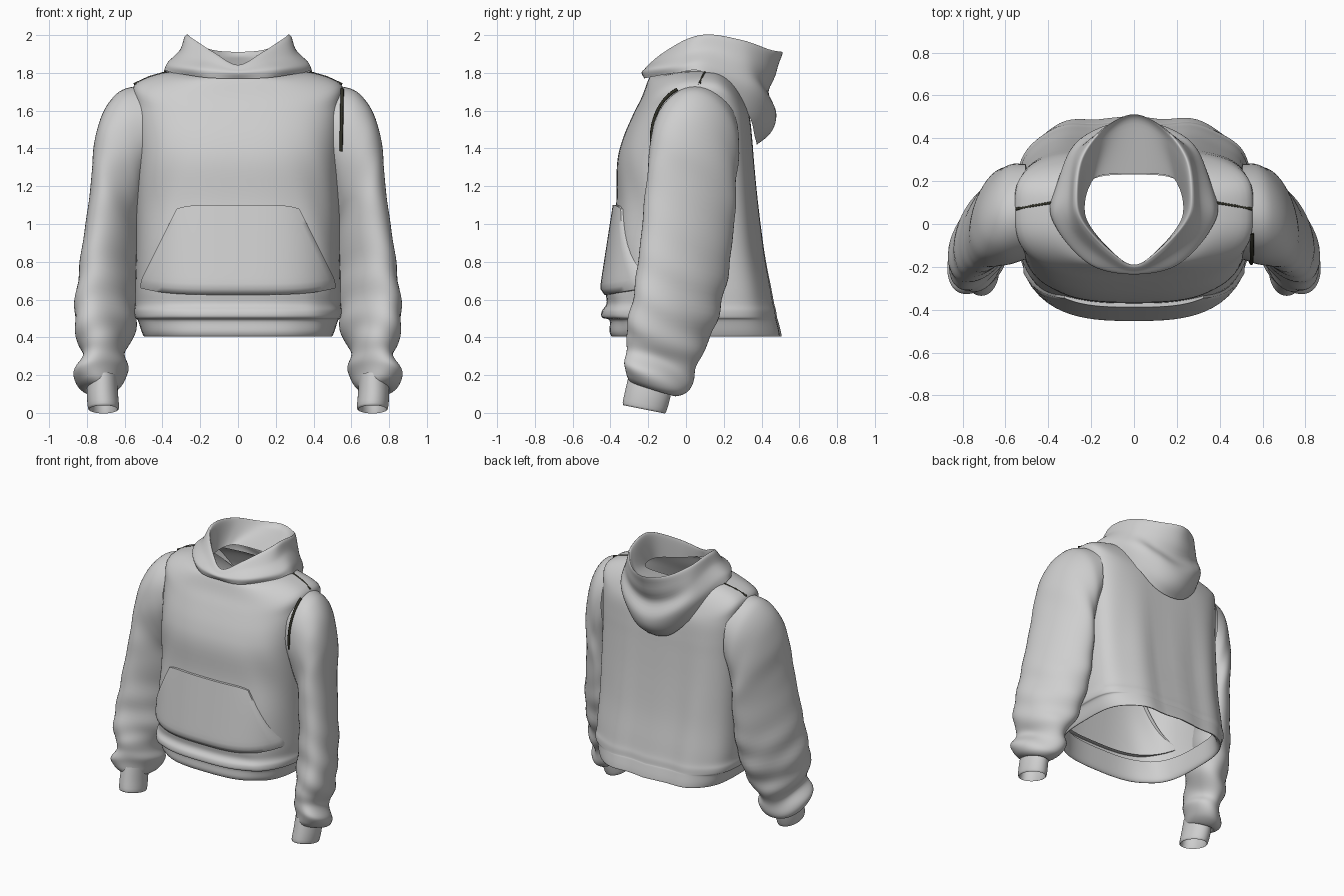
import bpy, bmesh
from math import sin, cos, pi, exp
from mathutils import Vector

if "Cube" in bpy.data.objects:
    bpy.data.objects.remove(bpy.data.objects["Cube"])


def material(name, colour):
    mat = bpy.data.materials.new(name)
    mat.use_nodes = True
    mat.diffuse_color = (*colour, 1)
    mat.node_tree.nodes["Principled BSDF"].inputs["Base Color"].default_value = (*colour, 1)
    return mat


FABRIC = material("grey fabric", (0.62, 0.62, 0.62))
SEAM = material("dark seam", (0.03, 0.03, 0.02))


def catmull(keys, steps, closed=False):
    """Smooth curve through the key points."""
    count = len(keys)

    def key(i):
        return keys[i % count] if closed else keys[max(0, min(i, count - 1))]

    out = []
    for i in range(count if closed else count - 1):
        a, b, c, d = (key(i + k) for k in (-1, 0, 1, 2))
        for k in range(steps):
            t = k / steps
            out.append(b + ((c - a) * t + (2 * a - 5 * b + 4 * c - d) * t * t
                            + (3 * b - a - 3 * c + d) * t ** 3) * 0.5)
    return out if closed else out + [keys[-1]]


def mesh_object(name, rows, closed, angle=60):
    """Skin a grid of points, wrapping each row when closed."""
    bm = bmesh.new()
    grid = [[bm.verts.new(p) for p in row] for row in rows]
    for low, high in zip(grid, grid[1:]):
        for j in range(len(low) if closed else len(low) - 1):
            k = (j + 1) % len(low)
            bm.faces.new((low[j], low[k], high[k], high[j]))
    bmesh.ops.recalc_face_normals(bm, faces=bm.faces)
    mesh = bpy.data.meshes.new(name)
    bm.to_mesh(mesh)
    bm.free()
    mesh.materials.append(FABRIC)
    obj = bpy.data.objects.new(name, mesh)
    bpy.context.collection.objects.link(obj)
    bpy.ops.object.select_all(action="DESELECT")
    obj.select_set(True)
    bpy.context.view_layer.objects.active = obj
    bpy.ops.object.shade_smooth_by_angle(angle=angle * pi / 180)


def loft(name, rings, steps, fold=None, side=1):
    columns = [catmull(col, steps) for col in zip(*rings)]
    rows = [[fold(p) if fold else p for p in row] for row in zip(*columns)]
    rows = [[Vector((p.x * side, p.y, p.z)) for p in row] for row in rows]
    mesh_object(name, rows, True)


def seam(name, points, radius):
    curve = bpy.data.curves.new(name, "CURVE")
    curve.dimensions = "3D"
    curve.bevel_depth = radius
    curve.bevel_resolution = 1
    spline = curve.splines.new("POLY")
    spline.points.add(len(points) - 1)
    for sp, p in zip(spline.points, points):
        sp.co = (*p, 1)
    curve.materials.append(SEAM)
    bpy.context.collection.objects.link(bpy.data.objects.new(name, curve))


# Torso: height, half width, front, back, lift of the ring at the sides
MID = 0.06
TORSO = [
    (0.56, 0.48, -0.36, 0.43, 0), (0.44, 0.48, -0.37, 0.46, 0),
    (0.405, 0.495, -0.39, 0.495, 0), (0.43, 0.51, -0.405, 0.495, 0),
    (0.49, 0.53, -0.405, 0.48, 0), (0.505, 0.545, -0.445, 0.475, 0),
    (0.54, 0.55, -0.445, 0.47, 0), (0.58, 0.545, -0.42, 0.46, 0),
    (0.66, 0.545, -0.425, 0.445, 0), (0.85, 0.54, -0.405, 0.41, 0),
    (1.1, 0.54, -0.37, 0.38, 0), (1.32, 0.54, -0.365, 0.36, 0),
    (1.45, 0.545, -0.335, 0.35, 0.02), (1.58, 0.55, -0.28, 0.335, 0.05),
    (1.67, 0.545, -0.235, 0.3, 0.07), (1.75, 0.4, -0.205, 0.26, 0.05),
    (1.78, 0.25, -0.19, 0.23, 0.03)]


def power(value, exponent):
    return (1 if value >= 0 else -1) * abs(value) ** exponent


def torso_ring(z, width, front, back, lift):
    ring = []
    for i in range(96):
        a = 2 * pi * i / 96
        depth, e = (front - MID, 0.7) if sin(a) < 0 else (back - MID, 0.55)
        ring.append(Vector((width * power(cos(a), e),
                            MID + depth * abs(sin(a)) ** e,
                            z + lift * cos(a) ** 4)))
    return ring


def drape(p):
    """Hanging folds down the back, soft creases at the armpits."""
    q = p.copy()
    hang = max(0, min(1, (1.6 - p.z) * 1.5))
    if p.y > MID:
        q.y += 0.008 * hang * cos(p.x * 21 + p.z) * min(1, (p.y - MID) * 5)
    else:
        crease = exp(-((abs(p.x) - 0.45) * 9) ** 2) * hang
        q.y += 0.008 * crease * sin(p.z * 14 + abs(p.x) * 25)
    return q


loft("torso", [torso_ring(*row) for row in TORSO], 5, drape)

# Front pocket: a raised panel with slanted openings
rows = []
for i in range(19):
    t = (max(1, min(i, 17)) - 1) / 16
    row = []
    for j in range(31):
        u = (max(1, min(j, 29)) - 15) / 14
        z = 0.625 + 0.475 * t + 0.035 * u ** 4 * (1 - t) - 0.02 * u ** 8 * t
        half = 0.515 - 0.2 * max(0, (z - 0.7) / 0.4)
        x = u * half
        front = -0.38 - 0.155 * (1.1 - z) + 0.03 * exp(-t * 30)
        y = MID + (front - MID) * (1 - abs(x / 0.56) ** 2.86) ** 0.35
        edge = i in (0, 18) or j in (0, 30)
        row.append(Vector((x, y - 0.008 + 0.01 * u ** 6 + (0.04 if edge else 0), z)))
    rows.append(row)
mesh_object("front_pocket", rows, False)

# Sleeves: inner x and z, outer x and z, front y, back y, tilt, forward shear
SLEEVE = [
    (0.5, 1.18, 0.51, 1.735, -0.165, 0.28, 0, 0), (0.505, 1.1, 0.63, 1.7, -0.185, 0.28, 0, 0.02),
    (0.51, 1.03, 0.72, 1.58, -0.19, 0.26, 0, 0.05), (0.515, 0.97, 0.765, 1.4, -0.19, 0.25, 0, 0.08),
    (0.515, 0.88, 0.78, 1.2, -0.2, 0.23, 0, 0.1), (0.52, 0.74, 0.815, 0.95, -0.215, 0.205, 0, 0.11),
    (0.525, 0.6, 0.85, 0.7, -0.245, 0.175, 0, 0.11), (0.54, 0.47, 0.865, 0.5, -0.275, 0.13, 0.1, 0.1),
    (0.565, 0.38, 0.85, 0.37, -0.305, 0.085, 0.2, 0.08), (0.6, 0.29, 0.83, 0.29, -0.3, 0.05, 0.25, 0.06),
    (0.585, 0.23, 0.855, 0.22, -0.32, 0.02, 0.25, 0.06), (0.605, 0.16, 0.845, 0.15, -0.315, 0.005, 0.3, 0.04),
    (0.64, 0.13, 0.81, 0.12, -0.29, -0.05, 0.3, 0), (0.645, 0.16, 0.79, 0.15, -0.28, -0.08, 0.3, 0)]
CUFF = [
    (0.64, 0.19, 0.795, 0.18, -0.3, -0.07, 0.25, 0), (0.635, 0.1, 0.8, 0.1, -0.32, -0.085, 0.22, 0),
    (0.63, 0.03, 0.795, 0.03, -0.335, -0.105, 0.2, 0), (0.64, 0.03, 0.785, 0.03, -0.325, -0.115, 0.2, 0),
    (0.645, 0.15, 0.78, 0.15, -0.3, -0.1, 0.2, 0)]


def arm_ring(xi, zi, xo, zo, front, back, tilt, shear):
    ring = []
    for i in range(48):
        c, s = cos(2 * pi * i / 48), sin(2 * pi * i / 48)
        ring.append(Vector((
            (xi + xo) / 2 + c * (xo - xi) / 2,
            (front + back) / 2 + s * (back - front) / 2 - shear * c,
            (zi + zo) / 2 + c * (zo - zi) / 2 - tilt * s * (back - front) / 2)))
    return ring


def crumple(p):
    """Diagonal creases that grow towards the cuff."""
    axis = Vector((0.7, -0.05 - 0.13 * max(0, 1 - p.z), p.z))
    amount = 0.001 + 0.014 * max(0, min(0.7, 0.9 - p.z))
    wave = sin(p.z * 30 + p.x * 13 + p.y * 17) + 0.6 * sin(p.z * 17 - p.x * 22 + p.y * 9)
    return p + (p - axis).normalized() * amount * wave


for label, side in (("left", 1), ("right", -1)):
    loft(label + "_sleeve", [arm_ring(*r) for r in SLEEVE], 6, crumple, side)
    loft(label + "_cuff", [arm_ring(*r) for r in CUFF], 3, None, side)
    seam(label + "_shoulder_seam",
         [(side * 0.55, 0.07, 1.74), (side * 0.47, 0.085, 1.777), (side * 0.38, 0.1, 1.803)], 0.007)

# Open armhole seam on the left shoulder
armhole = arm_ring(*SLEEVE[0])
seam("left_armhole_seam", [p + Vector((0.042, -0.018, 0)) for p in armhole[34:46]], 0.009)

# Hood: half rings from front centre to back centre, outside base to inside neck
HOOD = [
    [(0, -.22, 1.77), (.17, -.2, 1.775), (.34, -.05, 1.8), (.39, .1, 1.8),
     (.28, .31, 1.61), (.14, .36, 1.46), (0, .37, 1.42)],
    [(0, -.235, 1.8), (.2, -.19, 1.82), (.35, -.03, 1.84), (.365, .12, 1.85),
     (.3, .34, 1.72), (.16, .445, 1.58), (0, .48, 1.53)],
    [(0, -.22, 1.82), (.15, -.16, 1.86), (.29, -.02, 1.9), (.305, .14, 1.92),
     (.27, .33, 1.85), (.16, .42, 1.75), (0, .445, 1.7)],
    [(0, -.2, 1.84), (.13, -.13, 1.9), (.255, .01, 1.975), (.28, .13, 1.995),
     (.25, .31, 1.965), (.145, .445, 1.915), (0, .51, 1.9)],
    [(0, -.19, 1.835), (.115, -.12, 1.89), (.23, .01, 1.96), (.255, .14, 1.98),
     (.225, .29, 1.94), (.13, .41, 1.89), (0, .47, 1.88)],
    [(0, -.2, 1.78), (.12, -.11, 1.78), (.21, 0, 1.8), (.23, .08, 1.81),
     (.21, .17, 1.82), (.16, .225, 1.82), (0, .235, 1.82)]]


def hood_fold(p):
    """Swags across the hanging back of the hood."""
    q = p.copy()
    weight = max(0, min(1, (p.y - 0.25) * 6)) * max(0, min(1, (1.9 - p.z) * 6))
    q.y += 0.008 * weight * sin((p.z - 1.6 * p.x * p.x) * 36)
    return q


rings = []
for half in HOOD:
    half = [Vector(p) for p in half]
    other = [Vector((-p.x, p.y, p.z)) for p in half[-2:0:-1]]
    rings.append(catmull(half + other, 8, True))
loft("hood", rings, 8, hood_fold)
